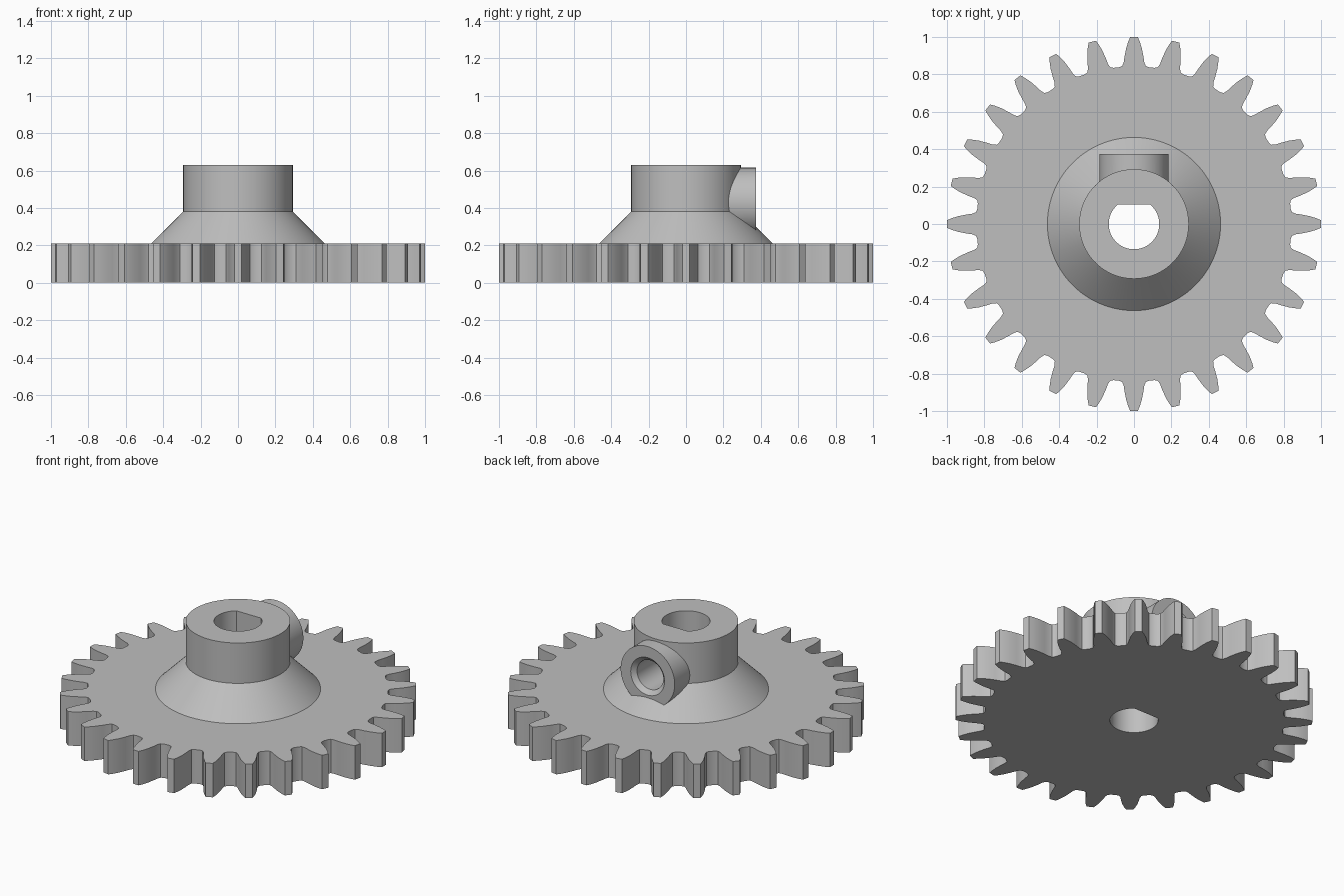
import bpy, bmesh
from math import sin, cos, pi, radians, asin
from mathutils import Matrix

default = bpy.data.objects.get("Cube")
if default:
    bpy.data.objects.remove(default, do_unlink=True)

TEETH = 28
GEAR_TOP = 0.21
HUB_TOP = 0.63
SCREW_Z = 0.43

grey = bpy.data.materials.new("plain_grey")
grey.use_nodes = True
grey.diffuse_color = (0.52, 0.52, 0.52, 1)
grey.node_tree.nodes["Principled BSDF"].inputs["Base Color"].default_value = grey.diffuse_color


def finish_mesh(name, bm):
    bmesh.ops.recalc_face_normals(bm, faces=bm.faces)
    mesh = bpy.data.meshes.new(name)
    bm.to_mesh(mesh)
    bm.free()
    mesh.materials.append(grey)
    obj = bpy.data.objects.new(name, mesh)
    bpy.context.collection.objects.link(obj)
    return obj


def prism(name, outline, z0, z1):
    """Extrude a flat outline between two heights."""
    bm = bmesh.new()
    face = bm.faces.new([bm.verts.new((x, y, z0)) for x, y in outline])
    top = bmesh.ops.extrude_face_region(bm, geom=[face])["geom"]
    verts = [v for v in top if isinstance(v, bmesh.types.BMVert)]
    bmesh.ops.translate(bm, verts=verts, vec=(0, 0, z1 - z0))
    return finish_mesh(name, bm)


def turned(name, profile, segments=96):
    """Solid of revolution about z from (radius, height) points, with flat caps."""
    bm = bmesh.new()
    rings = []
    for r, z in profile:
        angles = [2 * pi * i / segments for i in range(segments)]
        rings.append([bm.verts.new((r * cos(a), r * sin(a), z)) for a in angles])
    for low, high in zip(rings, rings[1:]):
        for i in range(segments):
            j = (i + 1) % segments
            bm.faces.new((low[i], low[j], high[j], high[i]))
    bm.faces.new(rings[0])
    bm.faces.new(rings[-1])
    return finish_mesh(name, bm)


def point_to_back(obj):
    """Lay a turned part along +y at the height of the set screw."""
    lay = Matrix.Translation((0, 0, SCREW_Z)) @ Matrix.Rotation(radians(-90), 4, "X")
    obj.data.transform(lay)
    return obj


def combine(obj, other, operation):
    mod = obj.modifiers.new(operation.lower(), "BOOLEAN")
    mod.operation = operation
    mod.solver = "EXACT"
    mod.object = other
    bpy.context.view_layer.objects.active = obj
    bpy.ops.object.modifier_apply(modifier=mod.name)


# Toothed wheel: one half tooth, mirrored and repeated round the rim
half_tooth = [(0.842, 0.078), (0.848, 0.063), (0.866, 0.055), (0.90, 0.050),
              (0.94, 0.042), (0.975, 0.031), (1.0, 0.02)]
tooth = [(r, -w / r) for r, w in half_tooth] + [(1.0, 0)]
tooth += [(r, w / r) for r, w in reversed(half_tooth)]
rim = []
for k in range(TEETH):
    middle = 2 * pi * k / TEETH
    rim += [(r * cos(middle + a), r * sin(middle + a)) for r, a in tooth]
gear_wheel = prism("gear_wheel", rim, 0, GEAR_TOP)

# Hub: flared cone under a straight collar
hub = turned("hub", [(0.463, GEAR_TOP), (0.293, 0.38), (0.293, HUB_TOP)])

# Round boss for the set screw on the back of the hub
screw_boss = point_to_back(turned("screw_boss", [(0.185, 0.18), (0.185, 0.375)]))
combine(hub, screw_boss, "UNION")

# D-shaped shaft bore through wheel and hub
bore_radius, flat_y = 0.135, 0.105
start = pi - asin(flat_y / bore_radius)
sweep = 2 * pi - 2 * (start - pi / 2)
steps = 64
bore_outline = [(bore_radius * cos(start + sweep * i / steps),
                 bore_radius * sin(start + sweep * i / steps)) for i in range(steps + 1)]
bore_cutter = prism("bore_cutter", bore_outline, -0.1, 0.8)
combine(gear_wheel, bore_cutter, "DIFFERENCE")
combine(hub, bore_cutter, "DIFFERENCE")

# Set screw hole with a chamfered mouth
screw_cutter = point_to_back(turned(
    "screw_cutter", [(0.09, 0.03), (0.09, 0.35), (0.116, 0.375), (0.116, 0.45)], 48))
combine(hub, screw_cutter, "DIFFERENCE")

for helper in (screw_boss, bore_cutter, screw_cutter):
    bpy.data.objects.remove(helper, do_unlink=True)

# Smooth curved walls, keep edges crisp
for obj in (gear_wheel, hub):
    bpy.ops.object.select_all(action="DESELECT")
    obj.select_set(True)
    bpy.context.view_layer.objects.active = obj
    bpy.ops.object.shade_smooth_by_angle(angle=radians(30))
